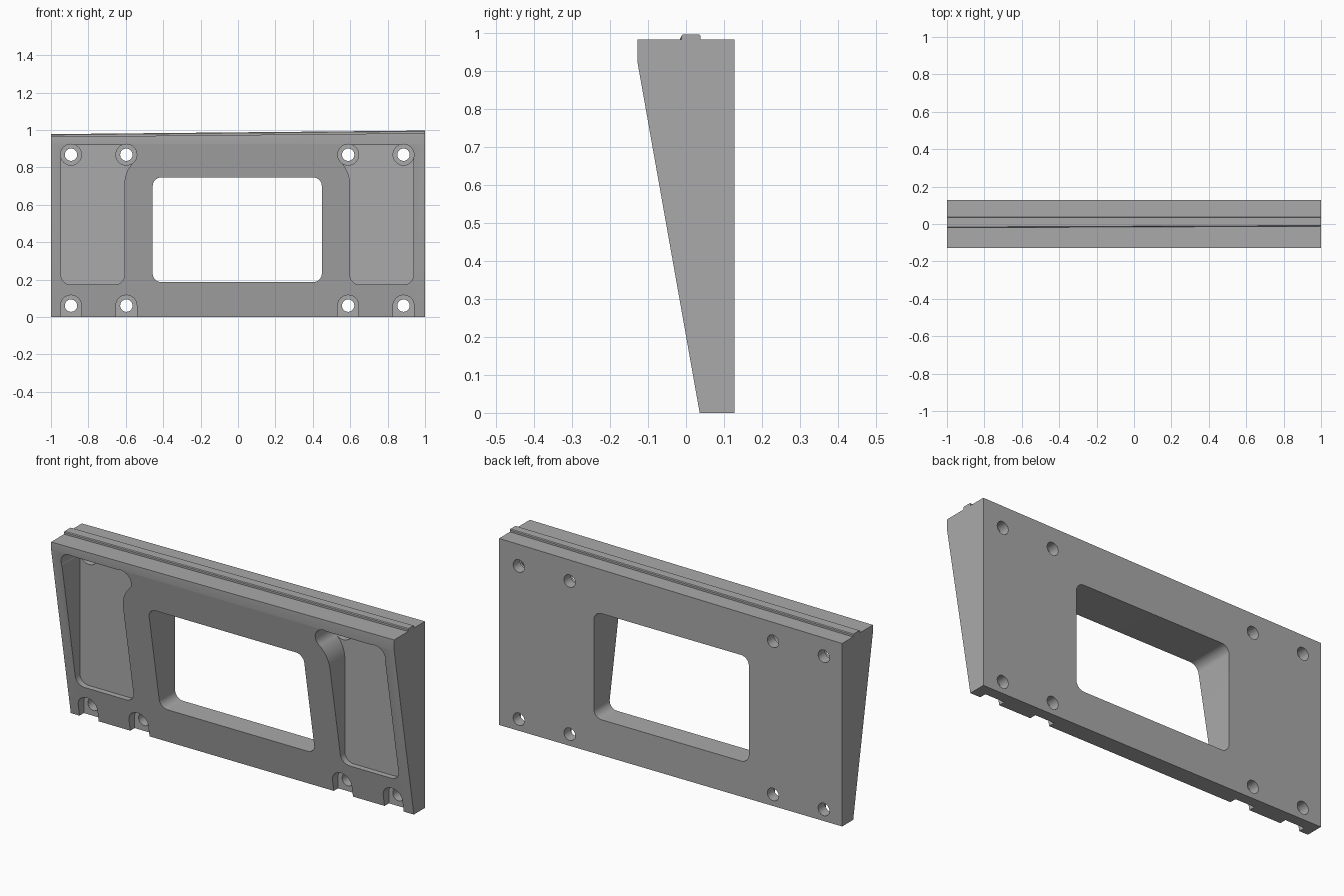
import bpy, bmesh, math

if "Cube" in bpy.data.objects:
    bpy.data.objects.remove(bpy.data.objects["Cube"])

CX = -0.004          # cut-outs mirror about this x
HOLES_X = (0.593, 0.889)
LOW_Z, HIGH_Z = 0.061, 0.868
BORE_R, HOLE_R = 0.056, 0.033
POCKET_Y, BORE_Y = 0.035, 0.072

grey = bpy.data.materials.new("plain grey")
grey.diffuse_color = (0.4, 0.4, 0.4, 1)
grey.use_nodes = True
grey.node_tree.nodes["Principled BSDF"].inputs["Base Color"].default_value = grey.diffuse_color


def finish(name, bm):
    bmesh.ops.recalc_face_normals(bm, faces=bm.faces)
    me = bpy.data.meshes.new(name)
    bm.to_mesh(me)
    bm.free()
    ob = bpy.data.objects.new(name, me)
    bpy.context.collection.objects.link(ob)
    me.materials.append(grey)
    return ob


def loft(bm, ring_a, ring_b):
    a = [bm.verts.new(p) for p in ring_a]
    b = [bm.verts.new(p) for p in ring_b]
    n = len(a)
    bm.faces.new(a)
    bm.faces.new(b)
    for i in range(n):
        bm.faces.new((a[i], a[(i + 1) % n], b[(i + 1) % n], b[i]))


def arc(cx, cz, r, start, end, n=12):
    out = []
    for i in range(n + 1):
        t = math.radians(start + (end - start) * i / n)
        out.append((cx + r * math.cos(t), cz + r * math.sin(t)))
    return out


def cut(body, name, outlines, y0, y1):
    """Push x-z outlines along y and subtract them from the body."""
    bm = bmesh.new()
    for pts in outlines:
        loft(bm, [(x, y0, z) for x, z in pts], [(x, y1, z) for x, z in pts])
    cutter = finish(name, bm)
    cutter.hide_render = True
    mod = body.modifiers.new(name, 'BOOLEAN')
    mod.operation = 'DIFFERENCE'
    mod.solver = 'EXACT'
    mod.object = cutter
    bpy.context.view_layer.objects.active = body
    bpy.ops.object.modifier_apply(modifier=name)
    bpy.data.objects.remove(cutter)


def mirrored(outlines):
    return [[(CX + s * x, z) for x, z in pts] for pts in outlines for s in (-1, 1)]


# Wedge-shaped plate with a ridge on its gently sloping top
def section(x, top, ridge_front):
    t = top + 0.014
    prof = [(0.128, 0), (0.036, 0), (-0.128, 0.925), (-0.128, top),
            (ridge_front, top), (ridge_front, t - 0.004), (ridge_front + 0.004, t),
            (0.034, t), (0.038, t - 0.004), (0.038, top), (0.128, top)]
    return [(x, y, z) for y, z in prof]


bm = bmesh.new()
loft(bm, section(-1, 0.964, -0.02), section(1, 0.983, -0.012))
plate = finish("wedge_plate", bm)

# Central window
w, z0, z1, r = 0.452, 0.187, 0.746, 0.045
window = (arc(w - r, z1 - r, r, 0, 90) + arc(-w + r, z1 - r, r, 90, 180)
          + arc(-w + r, z0 + r, r, 180, 270) + arc(w - r, z0 + r, r, 270, 360))
cut(plate, "window_cutter", [[(x + CX, z) for x, z in window]], -0.4, 0.4)

# Side pockets, whose inner edge curves into the upper bolt recess
inner, outer, bottom, top, r = 0.603, 0.942, 0.174, 0.921, 0.05
flare = 0.169
pocket = (arc(outer - r, top - r, r, 0, 90)
          + [(HOLES_X[0], top)]
          + arc(inner - flare, 0.71, flare, 46, 0)
          + arc(inner + r, bottom + r, r, 180, 270)
          + arc(outer - r, bottom + r, r, 270, 360))
cut(plate, "pocket_cutter", mirrored([pocket]), -0.4, POCKET_Y)

# Bolt recesses: round above, open at the bottom edge below
recesses = []
for x in HOLES_X:
    recesses.append(arc(x, HIGH_Z, BORE_R, 0, 360, 40)[:-1])
    recesses.append(arc(x, LOW_Z, BORE_R, 0, 180, 20) + [(x - BORE_R, -0.1), (x + BORE_R, -0.1)])
cut(plate, "recess_cutter", mirrored(recesses), -0.4, BORE_Y)

# Bolt holes
holes = [arc(x, z, HOLE_R, 0, 360, 32)[:-1] for x in HOLES_X for z in (LOW_Z, HIGH_Z)]
cut(plate, "hole_cutter", mirrored(holes), -0.4, 0.4)

# Smooth round walls, keep edges sharp
bpy.ops.object.select_all(action='DESELECT')
plate.select_set(True)
bpy.context.view_layer.objects.active = plate
bpy.ops.object.shade_smooth_by_angle(angle=math.radians(20))
